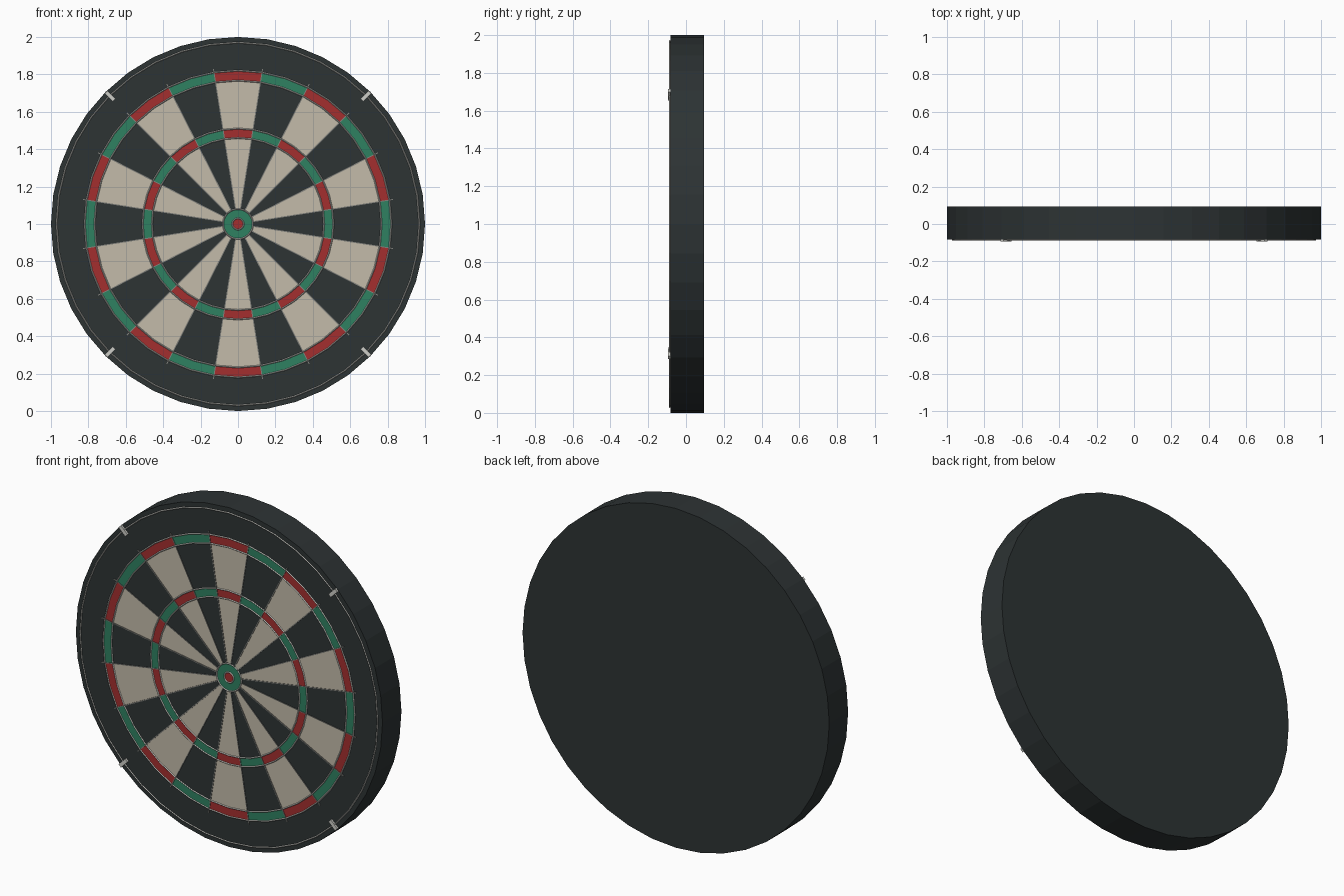
import bpy, bmesh
from math import sin, cos, pi, radians
from mathutils import Matrix, Vector

if "Cube" in bpy.data.objects:
    bpy.data.objects.remove(bpy.data.objects["Cube"])

FRONT, BACK, CZ = -0.082, 0.094, 1.0
FACE = FRONT - 0.002
STEP = 2 * pi / 20


def material(name, rgb):
    m = bpy.data.materials.new(name)
    m.diffuse_color = (*rgb, 1)
    m.use_nodes = True
    m.node_tree.nodes["Principled BSDF"].inputs["Base Color"].default_value = m.diffuse_color
    return m


BLACK = material("black", (0.026, 0.033, 0.034))
CREAM = material("cream", (0.55, 0.50, 0.40))
RED = material("red", (0.37, 0.028, 0.028))
GREEN = material("green", (0.028, 0.22, 0.12))
WIRE = material("wire", (0.62, 0.62, 0.58))
SPOKE = material("spoke_wire", (0.22, 0.22, 0.20))


def finish(name, bm, mat):
    bmesh.ops.recalc_face_normals(bm, faces=bm.faces)
    me = bpy.data.meshes.new(name)
    bm.to_mesh(me)
    bm.free()
    me.materials.append(mat)
    ob = bpy.data.objects.new(name, me)
    bpy.context.collection.objects.link(ob)
    return ob


def polar(r, a, y):
    # angle is measured clockwise from the top
    return Vector((r * sin(a), y, CZ + r * cos(a)))


def disc(name, r, sides, y0, y1, mat):
    bm = bmesh.new()
    f = bm.faces.new([bm.verts.new(polar(r, 2 * pi * i / sides, y0)) for i in range(sides)])
    ext = bmesh.ops.extrude_face_region(bm, geom=[f])["geom"]
    bmesh.ops.translate(bm, vec=(0, y1 - y0, 0),
                        verts=[v for v in ext if isinstance(v, bmesh.types.BMVert)])
    if not f.is_valid or len(bm.faces) < sides + 2:
        bm.faces.new([v for v in bm.verts if abs(v.co.y - y0) < 1e-6][:sides])
    return finish(name, bm, mat)


def sectors(name, r0, r1, ids, mat, div=2):
    # thin raised plates between two radii, one per listed wedge
    bm = bmesh.new()
    for k in ids:
        rows = []
        for j in range(div + 1):
            a = (k - 0.5 + j / div) * STEP
            rows.append([bm.verts.new(polar(r, a, y)) for r, y in
                         ((r0, FACE), (r1, FACE), (r1, FRONT), (r0, FRONT))])
        for p, q in zip(rows, rows[1:]):
            for i in range(4):
                n = (i + 1) % 4
                bm.faces.new((p[i], p[n], q[n], q[i]))
        bm.faces.new(rows[0])
        bm.faces.new(rows[-1][::-1])
    return finish(name, bm, mat)


def ring(name, r, w, y, mat=WIRE, sides=40):
    # wire hoop with a four-sided section
    bm = bmesh.new()
    loops = []
    for i in range(sides):
        a = 2 * pi * i / sides
        loops.append([bm.verts.new(polar(r + dr * w, a, y + dy * w))
                      for dr, dy in ((-1, 0), (0, -1), (1, 0), (0, 1))])
    for i in range(sides):
        p, q = loops[i], loops[(i + 1) % sides]
        for j in range(4):
            n = (j + 1) % 4
            bm.faces.new((p[j], p[n], q[n], q[j]))
    return finish(name, bm, mat)


def bars(name, angles, r0, r1, width, y0, y1, mat):
    # straight radial boxes
    bm = bmesh.new()
    for a in angles:
        m = (Matrix.Translation((0, 0, CZ)) @ Matrix.Rotation(a, 4, 'Y')
             @ Matrix.Translation((0, (y0 + y1) / 2, (r0 + r1) / 2))
             @ Matrix.Diagonal((width, y1 - y0, r1 - r0, 1)))
        bmesh.ops.create_cube(bm, size=1, matrix=m)
    return finish(name, bm, mat)


# board body
disc("board", 1.0, 40, FRONT, BACK, BLACK)

# scoring fields
even, odd = range(0, 20, 2), range(1, 20, 2)
for label, r0, r1 in (("inner", 0.08, 0.46), ("outer", 0.51, 0.767)):
    sectors(label + "_light_fields", r0, r1, even, CREAM)
    sectors(label + "_dark_fields", r0, r1, odd, BLACK)
for label, r0, r1 in (("triple", 0.46, 0.51), ("double", 0.767, 0.82)):
    sectors(label + "_red_fields", r0, r1, even, RED)
    sectors(label + "_green_fields", r0, r1, odd, GREEN)

# bull
sectors("outer_bull", 0.03, 0.08, range(20), GREEN)
disc("inner_bull", 0.03, 40, FRONT, FACE, RED)

# wires
for i, r in enumerate((0.03, 0.08, 0.46, 0.51, 0.767, 0.82)):
    ring(f"wire_ring_{i + 1}", r, 0.004, FACE)
ring("outer_hoop", 0.97, 0.004, FRONT - 0.003)
bars("spoke_wires", [(k + 0.5) * STEP for k in range(20)],
     0.08, 0.84, 0.005, FACE - 0.003, FRONT, SPOKE)

# clips holding the outer hoop
bars("hoop_clips", [radians(45 + 90 * k) for k in range(4)],
     0.937, 0.998, 0.022, -0.094, FRONT + 0.002, WIRE)
